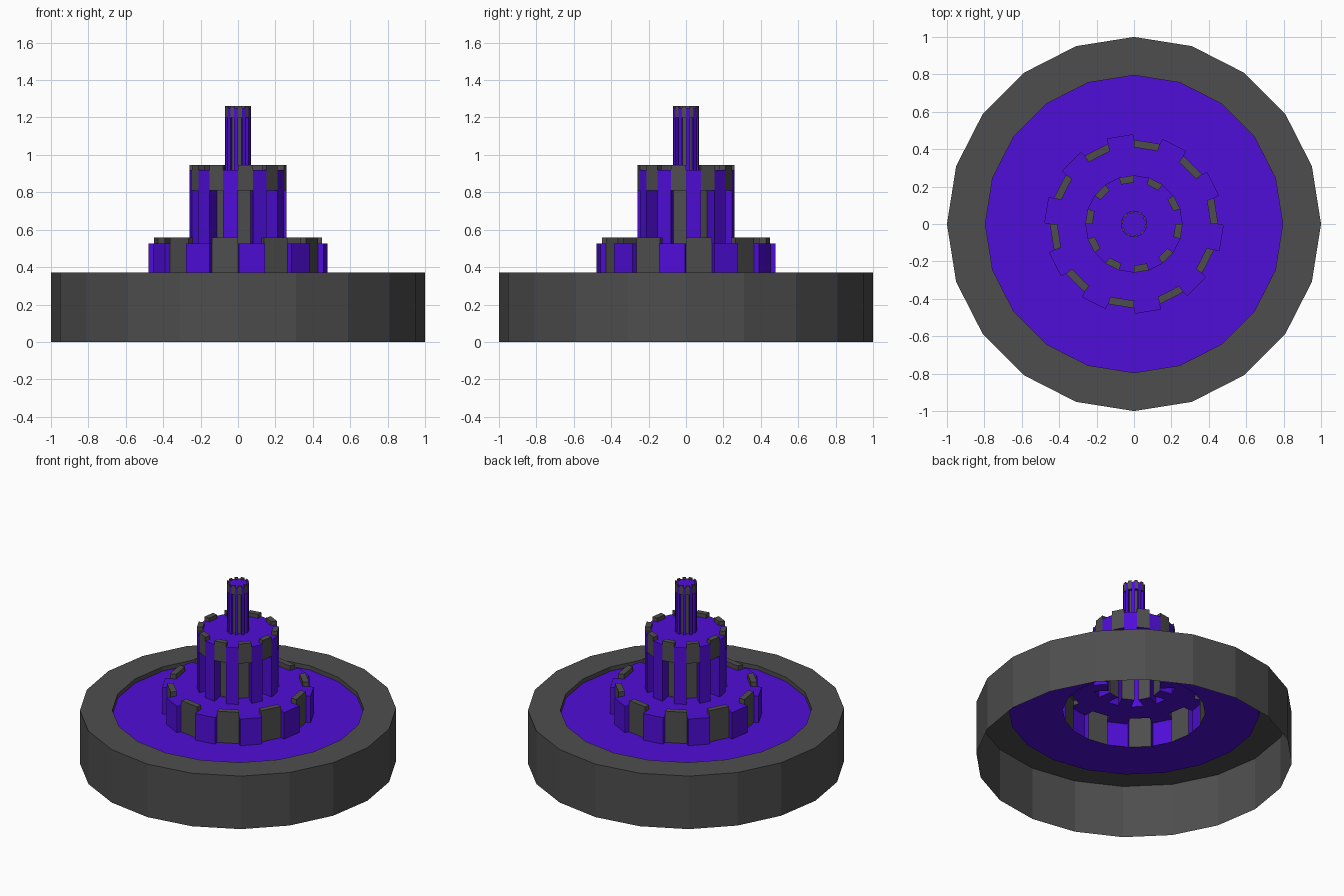
import bpy, bmesh, math
from mathutils import Vector

if "Cube" in bpy.data.objects:
    bpy.data.objects.remove(bpy.data.objects["Cube"])

N = 20          # every ring has 20 flat sides
GRAY, PURPLE = 0, 1


def material(name, rgb):
    m = bpy.data.materials.new(name)
    m.diffuse_color = (*rgb, 1.0)
    m.use_nodes = True
    m.node_tree.nodes["Principled BSDF"].inputs["Base Color"].default_value = m.diffuse_color
    return m


MATS = [material("dark_gray", (0.076, 0.076, 0.076)),
        material("violet", (0.078, 0.004, 0.68))]


def p(r, i, z):
    a = 2 * math.pi * i / N
    return Vector((r * math.cos(a), r * math.sin(a), z))


def face(bm, pts, mat):
    bm.faces.new([bm.verts.new(q) for q in pts]).material_index = mat


def wall(i, r, z0, z1):
    return [p(r, i, z0), p(r, i + 1, z0), p(r, i + 1, z1), p(r, i, z1)]


def flat(i, r_in, r_out, z):
    return [p(r_in, i, z), p(r_out, i, z), p(r_out, i + 1, z), p(r_in, i + 1, z)]


def extrude(bm, quad, dist, end_mat, side_mat, skip_first=False):
    """Push a quad along its normal, leaving it open at the start."""
    n = (quad[1] - quad[0]).cross(quad[2] - quad[0]).normalized()
    moved = [q + n * dist for q in quad]
    face(bm, moved, end_mat)
    for k in range(1 if skip_first else 0, 4):
        j = (k + 1) % 4
        face(bm, [quad[k], quad[j], moved[j], moved[k]], side_mat)


def finish(bm, name):
    bmesh.ops.remove_doubles(bm, verts=bm.verts, dist=1e-5)
    me = bpy.data.meshes.new(name)
    bm.to_mesh(me)
    bm.free()
    for m in MATS:
        me.materials.append(m)
    ob = bpy.data.objects.new(name, me)
    bpy.context.collection.objects.link(ob)
    return ob


def tier(name, r, r_in, r_next, z0, z1, cap, gray_parity,
         tooth=0.0, recess=0.0, z_split=None):
    """Toothed drum: alternating violet and gray sectors, gray crown blocks."""
    bm = bmesh.new()
    for i in range(N):
        if i % 2 == gray_parity:
            if recess:
                extrude(bm, wall(i, r, z0, z_split), -recess, GRAY, PURPLE)
                face(bm, wall(i, r, z_split, z1), GRAY)
            else:
                face(bm, wall(i, r, z0, z1), GRAY)
            extrude(bm, flat(i, r_in, r, z1), cap, GRAY, GRAY)
        else:
            if tooth:
                extrude(bm, wall(i, r, z0, z1), tooth, PURPLE, PURPLE, True)
            else:
                face(bm, wall(i, r, z0, z1), PURPLE)
            face(bm, flat(i, r_in, r, z1), PURPLE)
        if r_next:
            face(bm, flat(i, r_next, r_in, z1), PURPLE)
    if not r_next:
        face(bm, [p(r_in, i, z1) for i in range(N)], PURPLE)
    return finish(bm, name)


# Open-bottomed outer rim: outside wall, top band, short inner lip
bm = bmesh.new()
for i in range(N):
    face(bm, wall(i, 1.0, 0.0, 0.37), GRAY)
    face(bm, flat(i, 0.795, 1.0, 0.37), GRAY)
    face(bm, wall(i, 0.795, 0.34, 0.37)[::-1], GRAY)
finish(bm, "outer_rim")

# Recessed floor inside the rim
bm = bmesh.new()
for i in range(N):
    face(bm, flat(i, 0.45, 0.795, 0.34), PURPLE)
finish(bm, "floor_plate")

# Stacked toothed drums
tier("lower_gear", 0.45, 0.41, 0.26, 0.34, 0.525, 0.033, 0, tooth=0.03)
tier("middle_gear", 0.26, 0.222, 0.07, 0.525, 0.92, 0.027, 1,
     recess=0.09, z_split=0.81)
tier("top_spindle", 0.07, 0.059, 0.0, 0.92, 1.25, 0.012, 1,
     recess=0.022, z_split=1.2)
